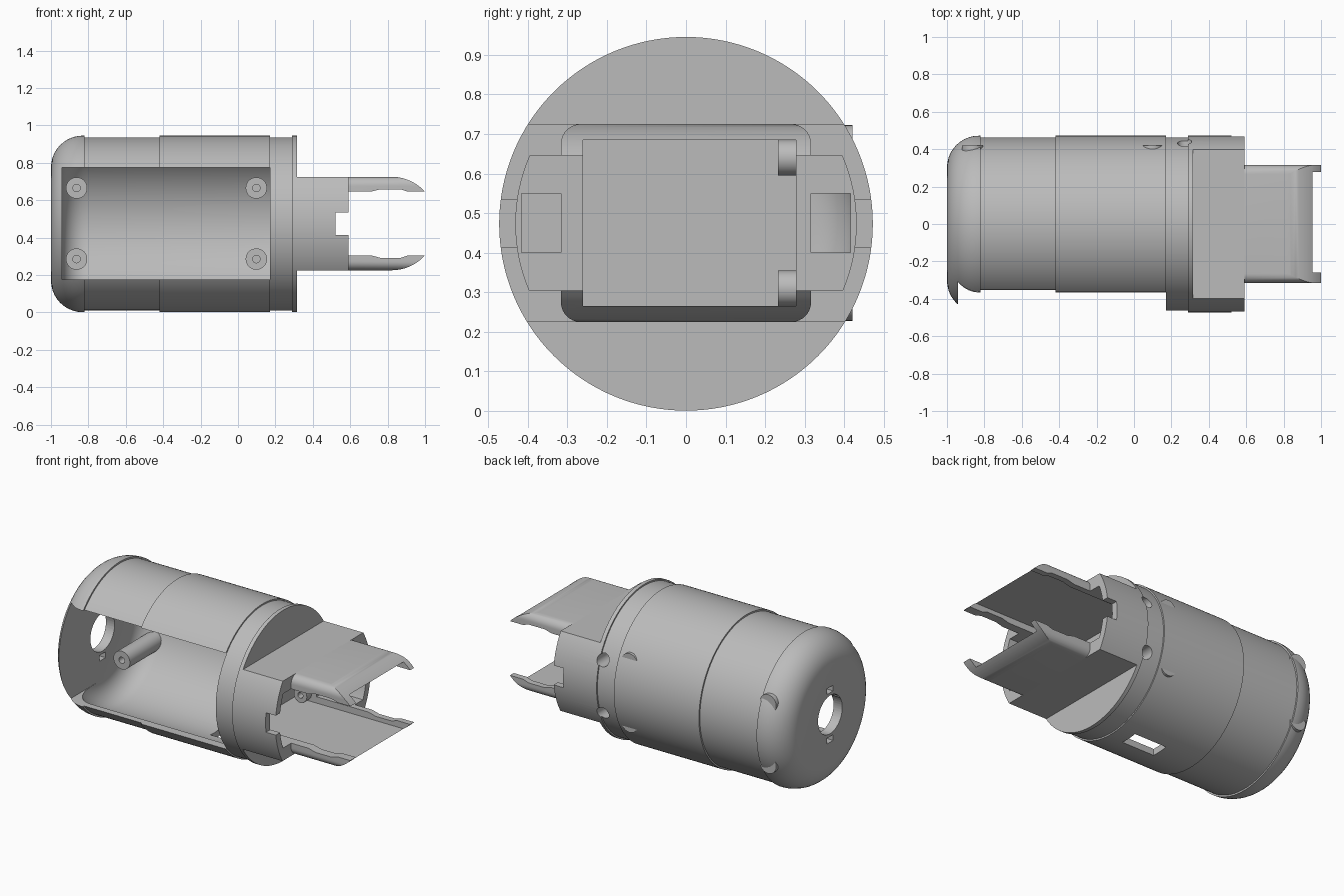
import bpy, bmesh, math
from mathutils import Matrix, Vector

if "Cube" in bpy.data.objects:
    bpy.data.objects.remove(bpy.data.objects["Cube"])

AXIS_Z = 0.473
mat = bpy.data.materials.new("light_grey")
mat.diffuse_color = (0.5, 0.5, 0.5, 1)
mat.use_nodes = True
mat.node_tree.nodes["Principled BSDF"].inputs["Base Color"].default_value = mat.diffuse_color


def make(name, bm):
    bmesh.ops.recalc_face_normals(bm, faces=bm.faces[:])
    me = bpy.data.meshes.new(name)
    bm.to_mesh(me)
    bm.free()
    me.materials.append(mat)
    ob = bpy.data.objects.new(name, me)
    bpy.context.collection.objects.link(ob)
    return ob


def lathe(name, profile, seg=96, matrix=Matrix()):
    """Revolve (axial, radius) points about the x axis."""
    bm = bmesh.new()
    rings = []
    for a, r in profile:
        if r == 0:
            rings.append([bm.verts.new((a, 0, 0))] * seg)
        else:
            rings.append([bm.verts.new((a, r * math.cos(2 * math.pi * i / seg),
                                        r * math.sin(2 * math.pi * i / seg))) for i in range(seg)])
    for p, q in zip(rings, rings[1:]):
        for i in range(seg):
            j = (i + 1) % seg
            vs = list(dict.fromkeys([p[i], p[j], q[j], q[i]]))
            bm.faces.new(vs)
    bm.transform(matrix)
    return make(name, bm)


def box(x0, x1, y0, y1, z0, z1, bevel=0, name="cutter"):
    bm = bmesh.new()
    bmesh.ops.create_cube(bm, size=1)
    for v in bm.verts:
        v.co = Vector(((x0, x1)[v.co.x > 0], (y0, y1)[v.co.y > 0], (z0, z1)[v.co.z > 0]))
    if bevel:
        edges = [e for e in bm.edges if abs(e.verts[0].co.x - e.verts[1].co.x) > 1e-4]
        bmesh.ops.bevel(bm, geom=edges, offset=bevel, segments=8, profile=0.5, affect='EDGES')
    return make(name, bm)


def prism(points, y0, y1):
    """Extrude an (x, z) outline along y."""
    bm = bmesh.new()
    f = bm.faces.new([bm.verts.new((x, y0, z)) for x, z in points])
    ext = bmesh.ops.extrude_face_region(bm, geom=[f])["geom"]
    bmesh.ops.translate(bm, vec=(0, y1 - y0, 0), verts=[g for g in ext if isinstance(g, bmesh.types.BMVert)])
    return make("cutter", bm)


def cut(ob, cutter, op='DIFFERENCE'):
    m = ob.modifiers.new("cut", 'BOOLEAN')
    m.operation, m.object, m.solver = op, cutter, 'EXACT'
    bpy.context.view_layer.objects.active = ob
    bpy.ops.object.modifier_apply(modifier=m.name)
    bpy.data.objects.remove(cutter)


def along_y(x, y, z):
    return Matrix.Translation((x, y, z)) @ Matrix.Rotation(math.pi / 2, 4, 'Z')


def fillet(x, r, rad, n=10):
    """Rounded corner from an end face at x out to radius r."""
    return [(x + rad - rad * math.cos(math.pi / 2 * i / n),
             r - rad + rad * math.sin(math.pi / 2 * i / n)) for i in range(n + 1)]


centre = Matrix.Translation((0, 0, AXIS_Z))

# Main housing: rounded rear cap, stepped bands, flange and front block
body = lathe("housing", [(-1, 0)] + fillet(-1, 0.472, 0.17) + [
    (-0.82, 0.472), (-0.82, 0.462), (-0.42, 0.462), (-0.42, 0.472), (0.17, 0.472),
    (0.17, 0.463), (0.29, 0.463), (0.29, 0.472), (0.59, 0.472), (0.59, 0)], 128, centre)
cut(body, lathe("cutter", [(-0.94, 0)] + fillet(-0.94, 0.43, 0.13) + [(0.17, 0.43), (0.17, 0)], 128, centre))

# Large side opening
cut(body, box(-0.94, 0.17, -0.7, 0, 0.175, 0.775))

# Flats above and below the front block
cut(body, box(0.315, 0.8, -0.7, 0.7, 0.725, 1.2))
cut(body, box(0.315, 0.8, -0.7, 0.7, -0.2, 0.225))

# Front socket, with round-sided pockets
cut(body, box(0.2, 0.8, -0.26, 0.278, 0.265, 0.685))
pocket = lathe("cutter", [(0.35, 0), (0.35, 0.43), (0.8, 0.43), (0.8, 0)], 128, centre)
cut(pocket, box(0.3, 0.9, -0.6, 0.6, 0.305, 0.645), 'INTERSECT')
cut(body, pocket)

# Side slots through the bulkhead and latch notches in the rim
for y0, y1, n0, n1 in ((-0.415, -0.316, -0.6, -0.35), (0.316, 0.415, 0.35, 0.6)):
    cut(body, box(0.1, 0.4, y0, y1, 0.40, 0.55))
    cut(body, box(0.522, 0.7, n0, n1, 0.413, 0.535))

# Cable hole with two key slots in the rear cap
cut(body, lathe("cutter", [(-1.1, 0), (-1.1, 0.12), (-0.9, 0.12), (-0.9, 0)], 48, centre))
for s in (-1, 1):
    z = AXIS_Z + s * 0.155
    cut(body, box(-1.1, -0.9, -0.03, 0.03, z - 0.018, z + 0.018))

# Small window in the underside
cut(body, box(-0.17, 0.06, -0.03, 0.08, -0.1, 0.12))

# Screw holes behind the flange
for z in (0.31, 0.64):
    cut(body, lathe("cutter", [(0, 0), (0, 0.038), (0.3, 0.038), (0.3, 0)], 32, along_y(0.27, 0.31, z)))


def boss(name, x, y, z, length, r, hole, depth):
    return lathe(name, [(depth, 0), (depth, hole), (0, hole), (0, r), (length, r), (length, 0)],
                 40, along_y(x, y, z))


# Mounting posts inside the housing and in the socket
parts = [body]
for z in (0.285, 0.665):
    for x in (-0.863, 0.098):
        parts.append(boss("mounting_post", x, 0.08, z, 0.34, 0.057, 0.02, 0.25))
for z in (0.31, 0.64):
    parts.append(boss("socket_post", 0.27, 0.232, z, 0.08, 0.045, 0.018, 0.06))

# Two lipped guide plates with curved tips
R = 0.2425
outline = [(0.585, 0.73), (0.82, 0.73)]
outline += [(0.82 + 0.18 * i / 12, 0.725 - R + math.sqrt(R * R - (0.18 * i / 12) ** 2)) for i in range(13)]
outline += [(0.91, 0.645), (0.87, 0.658), (0.76, 0.658), (0.71, 0.645), (0.585, 0.645)]
for name, flip in (("upper_plate", False), ("lower_plate", True)):
    plate = box(0.5, 1.1, -0.316, 0.316, 0.225, 0.725, 0.05, name)
    cut(plate, box(0.4, 1.2, -0.26, 0.278, 0.265, 0.685))
    pts = [(x, 0.95 - z) for x, z in outline] if flip else outline
    cut(plate, prism(pts, -0.5, 0.5), 'INTERSECT')
    parts.append(plate)

for ob in parts:
    bpy.ops.object.select_all(action='DESELECT')
    ob.select_set(True)
    bpy.context.view_layer.objects.active = ob
    bpy.ops.object.shade_smooth_by_angle(angle=math.radians(30))
